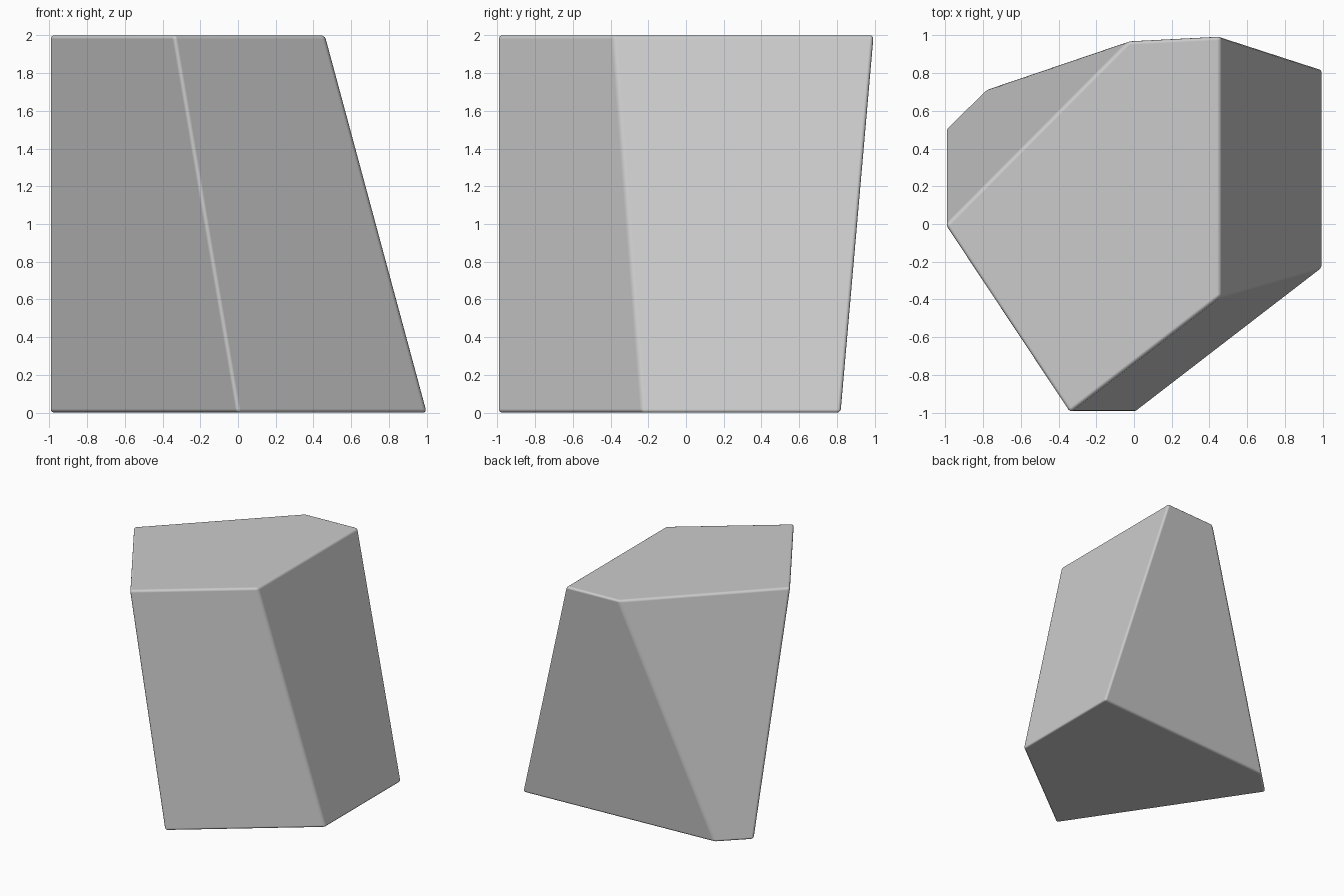
import bpy

if "Cube" in bpy.data.objects:
    bpy.data.objects.remove(bpy.data.objects["Cube"])

# Slanted five-sided block: matching outlines at the base and the top
base = [(-1.0, 0.50), (0.0, -1.0), (1.0, -0.23), (1.0, 0.82), (-0.78, 0.715)]
top = [(-1.0, -0.005), (-0.34, -1.0), (0.46, -0.385), (0.46, 0.995), (-0.03, 0.97)]
n = len(base)

verts = [(x, y, 0) for x, y in base] + [(x, y, 2) for x, y in top]
faces = [tuple(reversed(range(n))), tuple(range(n, 2 * n))]
faces += [(i, (i + 1) % n, n + (i + 1) % n, n + i) for i in range(n)]

mesh = bpy.data.meshes.new("rock_block")
mesh.from_pydata(verts, [], faces)
block = bpy.data.objects.new("rock_block", mesh)
bpy.context.collection.objects.link(block)
mesh.shade_smooth()

# Narrow rounded edges, faces kept flat
bevel = block.modifiers.new("rounded_edges", "BEVEL")
bevel.width = 0.02
bevel.segments = 3
bevel.limit_method = "NONE"
bevel.harden_normals = True
